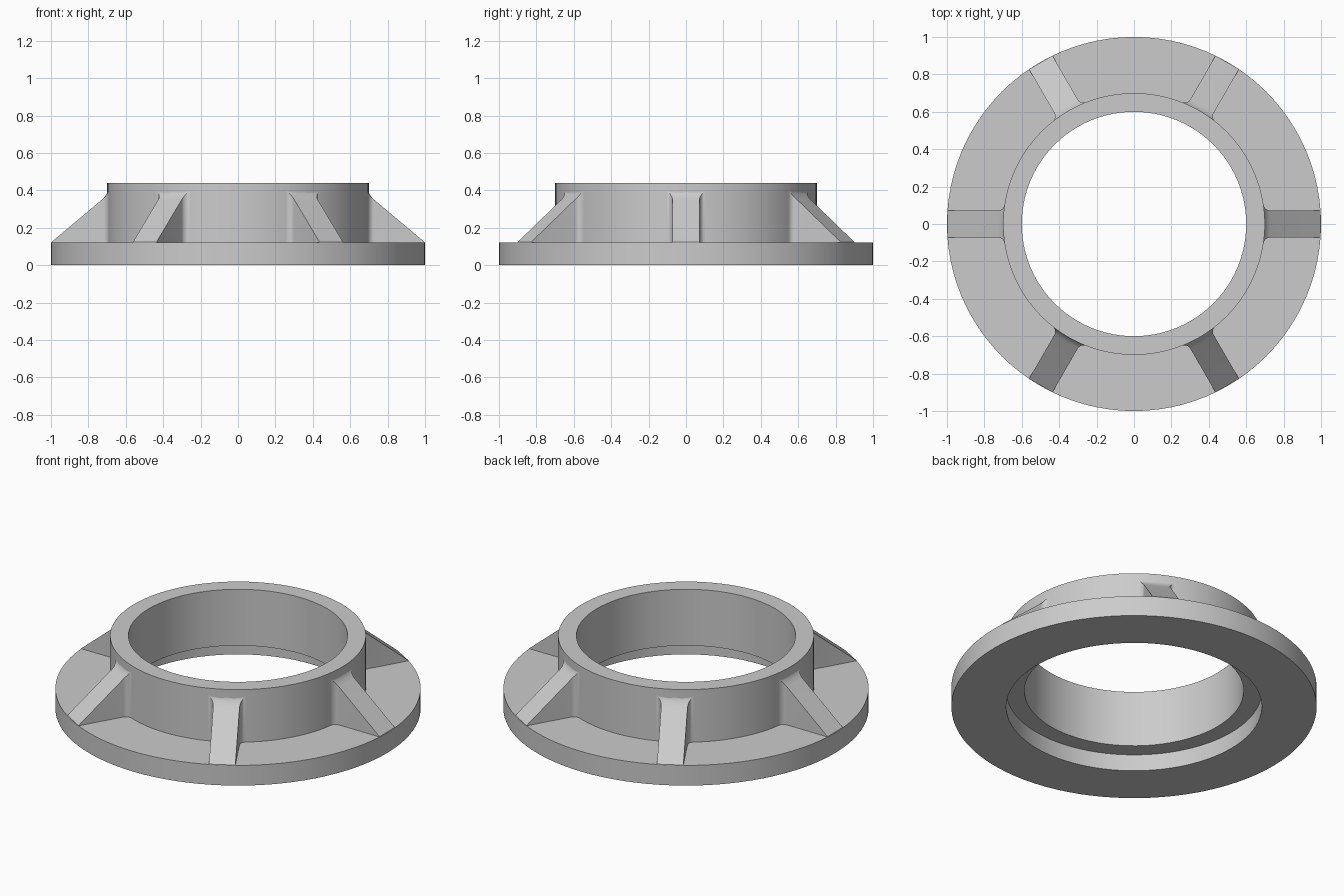
import bpy, bmesh, math
from mathutils import Matrix

if "Cube" in bpy.data.objects:
    bpy.data.objects.remove(bpy.data.objects["Cube"])

SEG = 96
TOP, FLANGE, LEDGE = 0.44, 0.122, 0.10
BORE, COLLAR = 0.60, 0.70


def make_object(name, bm):
    bmesh.ops.recalc_face_normals(bm, faces=bm.faces)
    mesh = bpy.data.meshes.new(name)
    bm.to_mesh(mesh)
    bm.free()
    obj = bpy.data.objects.new(name, mesh)
    bpy.context.collection.objects.link(obj)
    bpy.ops.object.select_all(action='DESELECT')
    obj.select_set(True)
    bpy.context.view_layer.objects.active = obj
    bpy.ops.object.shade_smooth_by_angle(angle=math.radians(25))
    return obj


def loft(bm, rings, closed=False):
    n = len(rings[0])
    pairs = list(zip(rings, rings[1:]))
    if closed:
        pairs.append((rings[-1], rings[0]))
    for a, b in pairs:
        for i in range(n):
            j = (i + 1) % n
            bm.faces.new((a[i], a[j], b[j], b[i]))


# Flange and collar: one turned profile with a recess underneath
profile = [(BORE, LEDGE), (COLLAR, LEDGE), (COLLAR, 0), (1, 0),
           (1, FLANGE), (COLLAR, FLANGE), (COLLAR, TOP), (BORE, TOP)]
bm = bmesh.new()
rings = []
for k in range(SEG):
    a = 2 * math.pi * k / SEG
    rings.append([bm.verts.new((r * math.cos(a), r * math.sin(a), z)) for r, z in profile])
loft(bm, rings, closed=True)
make_object("flanged_collar", bm)


# Ribs: sloped gussets that flare into the collar with a small fillet
def make_rib(name, angle, half=0.0725, fillet=0.03, slope=0.84):
    bm = bmesh.new()
    steps = 6
    # distance from the collar surface and flare at each station
    stations = [(-0.02, fillet)]
    for k in range(steps + 1):
        t = math.pi / 2 * k / steps
        stations.append((fillet * (1 - math.cos(t)), fillet * (1 - math.sin(t))))
    stations.append((None, 0))
    rings = []
    for d, flare in stations:
        w = half + flare
        x = 0.997 if d is None else math.sqrt(COLLAR ** 2 - w * w) + d
        top = FLANGE + 0.001 + (0.998 - x) * slope + flare * 0.6
        if d is not None and d < 0:
            top += d * slope
        low = FLANGE - 0.007
        xm = x if d is None else COLLAR + d   # middle follows the round collar
        topm = top if d is None else top - (xm - x) * slope
        rings.append([bm.verts.new(p) for p in (
            (x, -w, low), (x, -w, top), (xm, 0, topm), (x, w, top), (x, w, low))])
    loft(bm, rings)
    bm.faces.new(rings[0])
    bm.faces.new(rings[-1])
    bmesh.ops.rotate(bm, verts=bm.verts, cent=(0, 0, 0), matrix=Matrix.Rotation(angle, 3, 'Z'))
    make_object(name, bm)


for i in range(6):
    make_rib(f"rib_{i + 1}", math.radians(60 * i))
